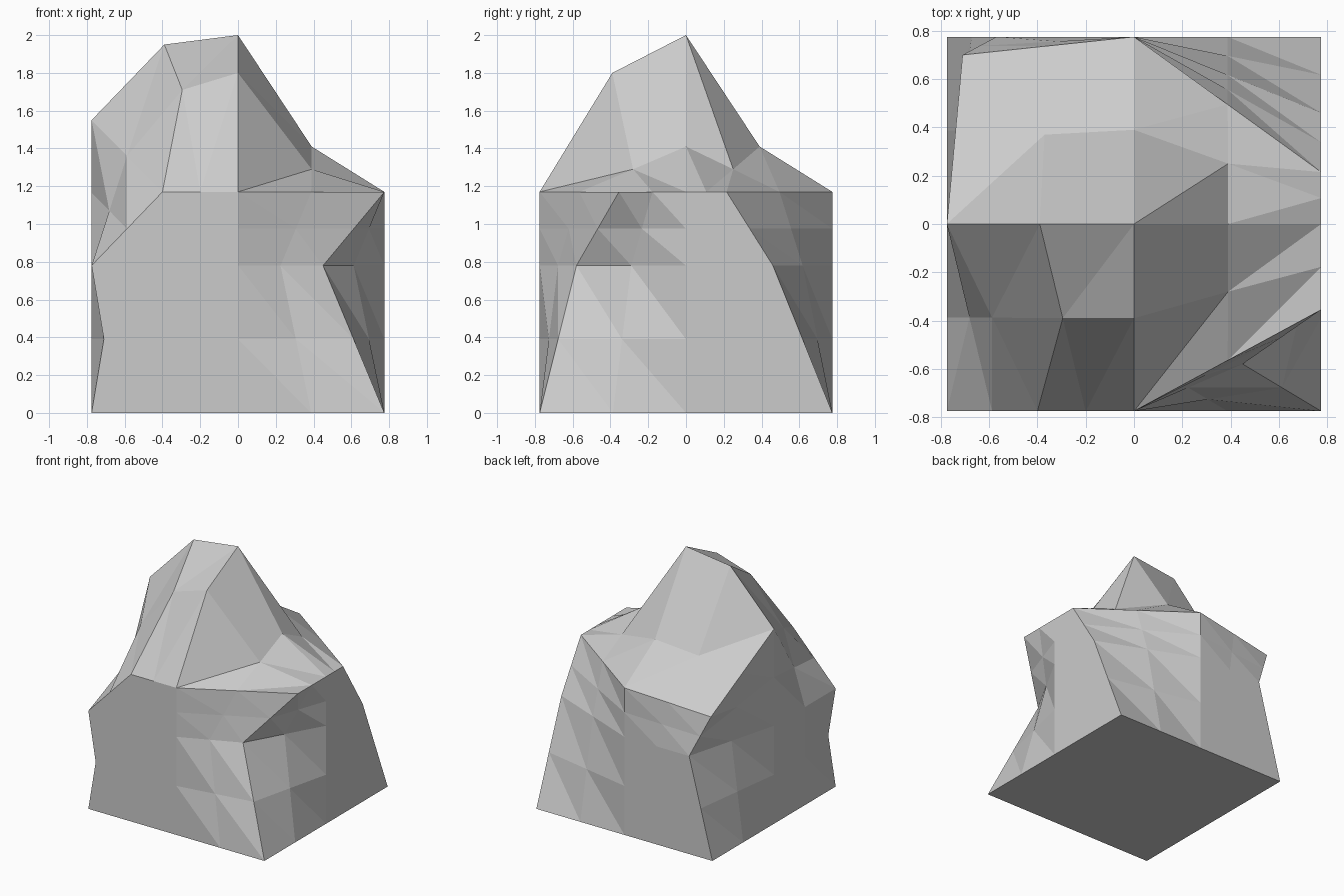
import bpy
import bmesh
from mathutils import Vector

cube = bpy.data.objects.get("Cube")
if cube:
    bpy.data.objects.remove(cube, do_unlink=True)

HALF = 0.775   # half width of the square base
WAIST = 0.78   # height of the middle ring
RIM = 1.17     # usual height of the upper rim


def make_material(name, colour):
    mat = bpy.data.materials.new(name)
    mat.use_nodes = True
    mat.diffuse_color = colour
    mat.node_tree.nodes["Principled BSDF"].inputs["Base Color"].default_value = colour
    return mat


def add_patch(bm, bl, br, tr, tl):
    """Two by two bilinear patch, split along the top-left to bottom-right diagonal."""
    def point(i, j):
        s, t = i / 2, j / 2
        return bm.verts.new(bl.lerp(br, s).lerp(tl.lerp(tr, s), t))

    grid = [[point(i, j) for j in range(3)] for i in range(3)]
    for i in range(2):
        for j in range(2):
            a, b = grid[i][j], grid[i + 1][j]
            c, d = grid[i + 1][j + 1], grid[i][j + 1]
            bm.faces.new((a, b, d))
            bm.faces.new((b, c, d))


def column(x, y, waist=None, rim=None):
    """Base, waist and rim points of one upright line around the rock."""
    return (Vector((x, y, 0)),
            Vector(waist or (x, y, WAIST)),
            Vector(rim or (x, y, RIM)))


# Upright lines around the rock, anticlockwise from the front
front_left = column(-HALF, -HALF, rim=(-0.40, -HALF, RIM))
front = column(0, -HALF)
front_right = column(HALF, -HALF, (0.45, -0.58, WAIST), (HALF, -0.355, RIM))
right = column(HALF, 0)
back_right = column(HALF, HALF, (HALF, 0.46, WAIST), (HALF, 0.215, RIM))
back = column(0, HALF)
back_left = column(-HALF, HALF, (-0.57, HALF, WAIST), (-0.71, 0.70, 1.10))
left = column(-HALF, 0, rim=(-HALF, 0, 1.55))
columns = [front_left, front, front_right, right,
           back_right, back, back_left, left]
peak = Vector((0, 0, 2))

bm = bmesh.new()

# Side walls, two patches high
for k, near in enumerate(columns):
    far = columns[(k + 1) % len(columns)]
    for level in range(2):
        add_patch(bm, near[level], far[level], far[level + 1], near[level + 1])

# Upper slopes, one patch per quarter, all split the same way
fl, f, fr, r, br, b, bl, l = [c[2] for c in columns]
for sw, se, ne, nw in ((fl, f, peak, l), (f, fr, r, peak),
                       (peak, r, br, b), (l, peak, b, bl)):
    add_patch(bm, se, ne, nw, sw)

bmesh.ops.remove_doubles(bm, verts=bm.verts[:], dist=0.001)

# Flat underside
rim_edges = [e for e in bm.edges if e.is_boundary]
bmesh.ops.contextual_create(bm, geom=rim_edges)

# Bulge the front-left slopes, hollow the others and chip one corner
shaped_points = (
    (0, -0.39, 1.80), (-0.295, -0.39, 1.71), (-0.39, 0, 1.95),
    (0.39, 0, 1.41), (0, 0.39, 1.41), (0.39, 0.25, 1.29),
    (0.39, -0.28, 1.29), (-0.37, 0.37, 1.37), (-0.71, -HALF, 0.39),
)
for target in map(Vector, shaped_points):
    nearest = min(bm.verts, key=lambda v: (v.co - target).length)
    nearest.co = target

bmesh.ops.recalc_face_normals(bm, faces=bm.faces[:])
mesh = bpy.data.meshes.new("rock")
bm.to_mesh(mesh)
bm.free()

# Flat shaded rock in a single grey
mesh.materials.append(make_material("stone_grey", (0.6, 0.6, 0.6, 1)))
rock = bpy.data.objects.new("rock", mesh)
bpy.context.collection.objects.link(rock)
